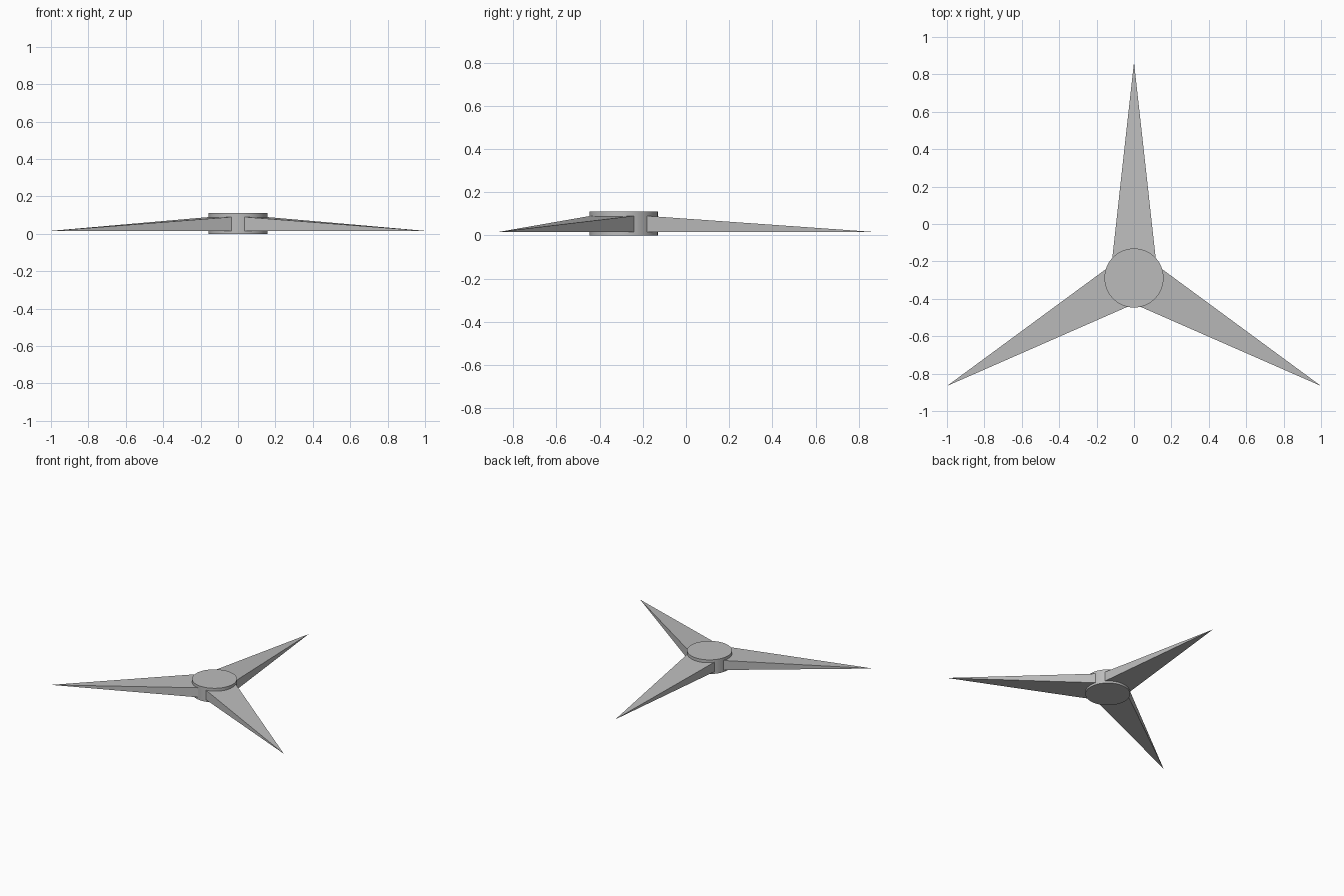
import bpy, bmesh, math
from mathutils import Matrix, Vector

cube = bpy.data.objects.get("Cube")
if cube:
    bpy.data.objects.remove(cube, do_unlink=True)

REACH = 2 / math.sqrt(3)            # hub centre to blade tip
CENTRE = Vector((0, -REACH / 4, 0))
HUB_R, HUB_H = 0.158, 0.11
ROOT, HALF_W = 0.107, 0.116         # blade root distance and half width
LOW, HIGH = 0.016, 0.09             # blade underside and root top

grey = bpy.data.materials.new("grey")
grey.use_nodes = True
colour = (0.5, 0.5, 0.5, 1)
grey.diffuse_color = colour
for node in grey.node_tree.nodes:
    if node.type == 'BSDF_PRINCIPLED':
        node.inputs["Base Color"].default_value = colour


def finish(bm, name):
    bmesh.ops.recalc_face_normals(bm, faces=bm.faces)
    mesh = bpy.data.meshes.new(name)
    bm.to_mesh(mesh)
    bm.free()
    mesh.materials.append(grey)
    obj = bpy.data.objects.new(name, mesh)
    obj.location = CENTRE
    bpy.context.collection.objects.link(obj)
    return obj


# Round hub
bm = bmesh.new()
bmesh.ops.create_cone(bm, cap_ends=True, segments=64, radius1=HUB_R, radius2=HUB_R,
                      depth=HUB_H, matrix=Matrix.Translation((0, 0, HUB_H / 2)))
hub = finish(bm, "hub")
bpy.ops.object.select_all(action='DESELECT')
hub.select_set(True)
bpy.context.view_layer.objects.active = hub
bpy.ops.object.shade_smooth_by_angle(angle=math.radians(30))

# Three tapered blades, each a rectangular root drawn out to a point
for name, turn in (("back_blade", 0), ("right_blade", 120), ("left_blade", 240)):
    bm = bmesh.new()
    root = [bm.verts.new((x, ROOT, z)) for x, z in
            ((-HALF_W, LOW), (HALF_W, LOW), (HALF_W, HIGH), (-HALF_W, HIGH))]
    tip = bm.verts.new((0, REACH, LOW))
    bm.faces.new(root)
    for i in range(4):
        bm.faces.new((root[i], root[(i + 1) % 4], tip))
    blade = finish(bm, name)
    blade.rotation_euler.z = math.radians(turn)
